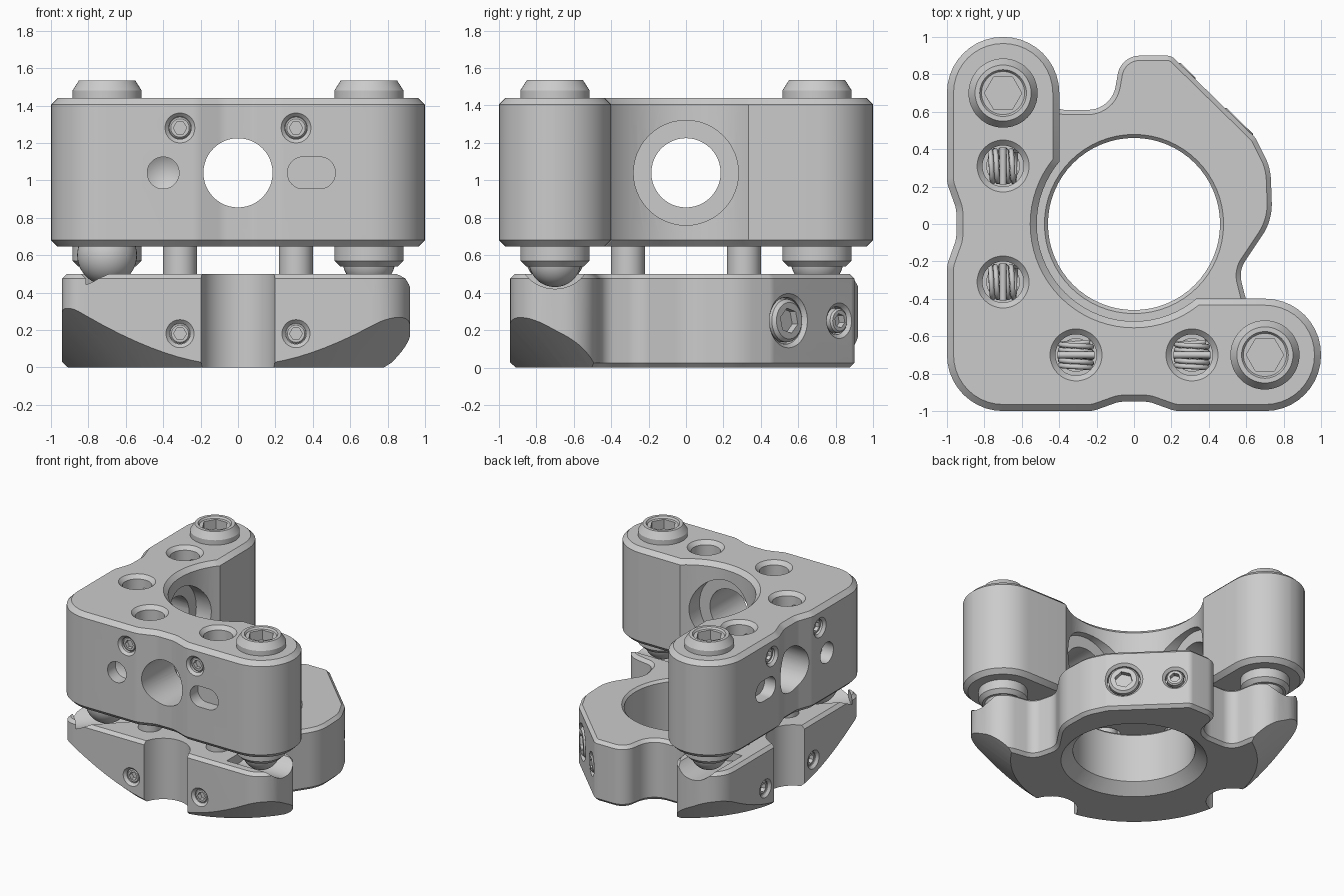
import bpy, bmesh
from math import cos, sin, pi, radians, tan
from mathutils import Vector
from mathutils.geometry import delaunay_2d_cdt

if "Cube" in bpy.data.objects:
    bpy.data.objects.remove(bpy.data.objects["Cube"])

GREY = (0.6, 0.6, 0.6, 1)
metal = bpy.data.materials.new("grey_metal")
metal.use_nodes = True
metal.diffuse_color = GREY
metal.node_tree.nodes["Principled BSDF"].inputs["Base Color"].default_value = GREY
UP = Vector((0, 0, 1))


def add(name, bm, loc=(0, 0, 0), axis=UP):
    bmesh.ops.recalc_face_normals(bm, faces=bm.faces)
    me = bpy.data.meshes.new(name)
    bm.to_mesh(me)
    bm.free()
    me.materials.append(metal)
    ob = bpy.data.objects.new(name, me)
    bpy.context.collection.objects.link(ob)
    ob.rotation_mode = 'QUATERNION'
    ob.rotation_quaternion = UP.rotation_difference(Vector(axis))
    ob.location = loc
    return ob


def lathe(name, profile, loc=(0, 0, 0), axis=UP, sides=48):
    # profile of (radius, height), closed at the axis
    bm = bmesh.new()
    rings = []
    for r, h in profile:
        count = sides if r else 1
        rings.append([bm.verts.new((r * cos(2 * pi * k / sides), r * sin(2 * pi * k / sides), h))
                      for k in range(count)])
    for a, b in zip(rings, rings[1:]):
        for k in range(sides):
            j = (k + 1) % sides
            corners = [a[k % len(a)], a[j % len(a)], b[j % len(b)], b[k % len(b)]]
            bm.faces.new(list(dict.fromkeys(corners)))
    return add(name, bm, loc, axis)


def rod(name, r, h0, h1, loc=(0, 0, 0), axis=UP, sides=48, r1=None):
    top = r if r1 is None else r1
    return lathe(name, [(0, h0), (r, h0), (top, h1), (0, h1)], loc, axis, sides)


def ball(name, r, loc):
    bm = bmesh.new()
    bmesh.ops.create_uvsphere(bm, u_segments=40, v_segments=24, radius=r)
    return add(name, bm, loc)


def rounded(corners):
    # polygon with a radius at each corner
    out = []
    for i, (x, y, r) in enumerate(corners):
        p = Vector((x, y))
        a = Vector(corners[i - 1][:2]) - p
        b = Vector(corners[(i + 1) % len(corners)][:2]) - p
        if r == 0:
            out.append(p)
            continue
        half = a.angle(b) / 2
        t = min(r / tan(half), a.length / 2 - .002, b.length / 2 - .002)
        rr = t * tan(half)
        u, v = a.normalized(), b.normalized()
        c = p + (u + v).normalized() * (rr / sin(half))
        s, e = p + u * t - c, p + v * t - c
        ang = s.angle(e)
        for k in range(11):
            f = k / 10
            out.append(c + (s * sin((1 - f) * ang) + e * sin(f * ang)) / sin(ang))
    return out


def inset(outline, d):
    out = []
    for i, p in enumerate(outline):
        a = (p - outline[i - 1]).normalized()
        b = (outline[(i + 1) % len(outline)] - p).normalized()
        m, n = Vector((a.y, -a.x)), Vector((b.y, -b.x))
        out.append(p - (m + n) * (d / (1 + m.dot(n))))
    return out


def plate(name, outline, z0, z1, chamfer=0):
    # stacked rings: chamfer, wall, chamfer, with triangulated caps
    levels = [(z0, 0), (z1, 0)]
    if chamfer:
        levels = [(z0, chamfer), (z0 + chamfer, 0), (z1 - chamfer, 0), (z1, chamfer)]
    bm = bmesh.new()
    rings = [[bm.verts.new((p.x, p.y, z)) for p in inset(outline, d)] for z, d in levels]
    for lo, hi in zip(rings, rings[1:]):
        for k in range(len(lo)):
            bm.faces.new((lo[k - 1], lo[k], hi[k], hi[k - 1]))
    cap = delaunay_2d_cdt(inset(outline, chamfer), [], [list(range(len(outline)))], 1, 1e-7)
    for tri in cap[2]:
        ids = [cap[3][i][0] for i in tri]
        bm.faces.new([rings[0][i] for i in reversed(ids)])
        bm.faces.new([rings[-1][i] for i in ids])
    return add(name, bm)


def volume(me):
    bm = bmesh.new()
    bm.from_mesh(me)
    v = bm.calc_volume()
    bm.free()
    return v


def cut(ob, *tools, mode='DIFFERENCE'):
    # keep the first solver result with a sensible volume
    for tool in tools:
        before = volume(ob.data)
        for solver in ('MANIFOLD', 'EXACT', 'FLOAT'):
            m = ob.modifiers.new("cut", 'BOOLEAN')
            m.operation, m.solver, m.object = mode, solver, tool
            graph = bpy.context.evaluated_depsgraph_get()
            me = bpy.data.meshes.new_from_object(ob.evaluated_get(graph))
            ob.modifiers.clear()
            if .4 * before < volume(me) < 1.0001 * before:
                ob.data = me
                break
        bpy.data.objects.remove(tool)


def hex_screw(name, r, length, hex_r, loc, axis):
    # head face at loc, facing along axis, with a hex socket
    e = r * .15
    ob = lathe(name, [(0, -length), (r, -length), (r, -e), (r - e, 0), (0, 0)], loc, axis)
    cut(ob, rod("hex_cutter", hex_r, -length * .6, .1, loc, axis, 6))


def hole(r, loc, axis, depth):
    # countersunk cutter starting at a surface
    return lathe("hole_cutter", [(0, -depth), (r, -depth), (r, -.02), (r + .02, 0),
                                 (r + .02, .1), (0, .1)], loc, axis)


def mir(v, swap):
    return (v[1], v[0], v[2]) if swap else v


# Upper plate: L shape with a concave inner edge
inner = [(.52 * cos(radians(a)), .52 * sin(radians(a)), 0) for a in range(-50, -221, -5)]
upper = plate("upper_plate", rounded([
    (-.4, 1, .3), (-1, 1, .3), (-1, .22, .15), (-.95, .08, .15), (-.95, -.08, .15),
    (-1, -.22, .15), (-1, -1, .3), (-.22, -1, .15), (-.08, -.95, .15), (.08, -.95, .15),
    (.22, -1, .15), (1, -1, .3), (1, -.4, .3)] + inner), .645, 1.44, .035)

# Lower plate: arms with a round clamp body
lower = plate("lower_plate", rounded([
    (-.5, .92, .2), (-.94, .92, .2), (-.94, -.94, .1), (.92, -.94, .2), (.92, -.5, .2),
    (.61, -.45, .1), (.56, -.25, .14), (.74, .02, .3), (.73, .3, .3), (.65, .46, .1),
    (.2, .9, .06), (-.07, .9, .12), (-.12, .61, .15), (-.45, .61, .1)]), 0, .5, .025)
cut(lower, rod("underside_cone", .816, -.1, .6, r1=1.61, sides=96), mode='INTERSECT')
cut(lower, lathe("bore_cutter", [(0, -.1), (.55, -.1), (.55, 0), (.46, .08), (.46, .48),
                                 (.48, .501), (.48, .7), (0, .7)], sides=64))
cut(lower, rod("corner_seat_cutter", .2, -.25, .25, (-.7, -.7, .62), (-1, -1, 0)))

for swap in (False, True):
    side = "left" if swap else "front"
    out = mir((0, -1, 0), swap)

    def at(x, y, z):
        return mir((x, y, z), swap)

    # Sight hole with an inner counterbore, cone-bottomed hole and slot
    cut(upper, rod("sight_cutter", .185, -.35, .6, at(0, -.6, 1.04), out),
        rod("counterbore_cutter", .28, -.35, 0, at(0, -.575, 1.04), out),
        lathe("cone_cutter", [(0, -.15), (.085, -.1), (.085, .1), (0, .1)],
              at(-.4, -1, 1.04), out))
    slot = plate("slot_cutter", rounded([(.265, -.085, .085), (.52, -.085, .085),
                                         (.52, .085, .085), (.265, .085, .085)]), -.1, .1)
    for v in slot.data.vertices:
        x, y, z = v.co
        v.co = at(x, -1 + z, 1.04 + y)
    if not swap:
        slot.data.flip_normals()
    cut(upper, slot)
    # Notch and ball groove in the lower plate
    cut(lower, rod("notch_cutter", .2, -.1, .7, at(0, -.97, 0)),
        rod("groove_cutter", .2, -.2, .5, at(.7, -.7, .62), mir((1, 0, 0), swap)))

    for x in (-.31, .31):
        tag = f"{side}_{'inner' if x < 0 else 'outer'}"
        # Spring hole, cross screws, spring and anchor pin
        cut(upper, lathe("spring_hole_cutter", [(0, .5), (.11, .5), (.11, 1.41), (.14, 1.441),
                                                (.14, 1.6), (0, 1.6)], at(x, -.7, 0)),
            hole(.06, at(x, -1, 1.28), out, .06))
        cut(lower, hole(.055, at(x, -.94, .18), out, .06))
        hex_screw(tag + "_upper_set_screw", .058, .06, .036, at(x, -.97, 1.28), out)
        hex_screw(tag + "_lower_set_screw", .054, .06, .034, at(x, -.92, .18), out)
        rod(tag + "_spring_body", .09, .4, 1.18, at(x, -.7, 0))
        curve = bpy.data.curves.new(tag + "_spring_coil", 'CURVE')
        curve.dimensions, curve.bevel_depth, curve.bevel_resolution = '3D', .014, 2
        sp = curve.splines.new('POLY')
        n = 72
        sp.points.add(n)
        for k, p in enumerate(sp.points):
            a = 2 * pi * 5 * k / n
            p.co = (*at(x + .085 * cos(a), -.77 + .14 * k / n, 1.24 + .07 * sin(a)), 1)
        curve.materials.append(metal)
        bpy.context.collection.objects.link(bpy.data.objects.new(tag + "_spring_coil", curve))
        rod(tag + "_anchor_pin", .018, -.1, .1, at(x, -.7, 1.33), mir((1, 0, 0), swap), 16)

    # Adjuster: top head, lower bushing, neck and ball
    head = lathe(side + "_adjuster_head", [(0, 1.38), (.185, 1.38), (.185, 1.48), (.15, 1.535),
                                           (.125, 1.535), (.115, 1.52), (0, 1.52)], at(.7, -.7, 0))
    cut(head, rod("hex_cutter", .1, 1.43, 1.6, at(.7, -.7, 0), sides=6))
    lathe(side + "_adjuster_bushing", [(0, .7), (.185, .7), (.185, .57), (.155, .54), (0, .54)],
          at(.7, -.7, 0))
    rod(side + "_adjuster_neck", .125, .51, .56, at(.7, -.7, 0))
    ball(side + "_adjuster_ball", .14, at(.7, -.7, .57))

ball("corner_ball", .16, (-.7, -.7, .6))

# Clamp screws on the slanted face
diag = Vector((.44, .45, 0)).normalized()
for name, r, x, y in (("clamp_screw", .115, .561, .547), ("lock_screw", .065, .284, .818)):
    spot = Vector((x, y, .25))
    cut(lower, hole(r + .01, spot, diag, .06))
    hex_screw(name, r, .07, r * .6, spot + diag * .006, diag)

# Smooth rounded walls, crisp edges
bpy.ops.object.select_all(action='DESELECT')
for ob in bpy.context.collection.objects:
    if ob.type == 'MESH':
        ob.select_set(True)
        bpy.context.view_layer.objects.active = ob
bpy.ops.object.shade_smooth_by_angle(angle=radians(28))
